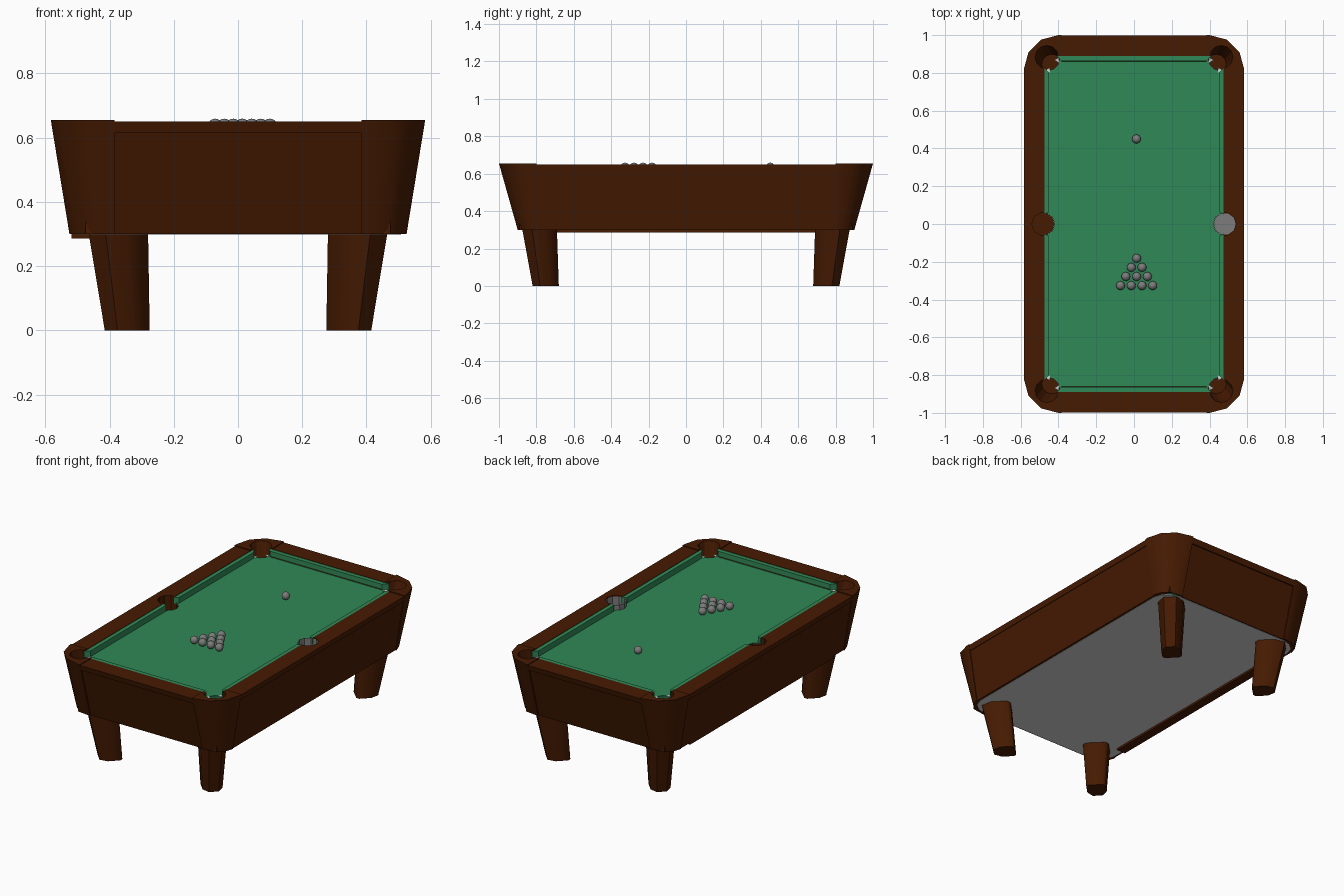
import bpy, bmesh, math
from mathutils import Vector

if "Cube" in bpy.data.objects:
    bpy.data.objects.remove(bpy.data.objects["Cube"])


def material(name, rgb):
    m = bpy.data.materials.new(name)
    m.diffuse_color = (*rgb, 1)
    m.use_nodes = True
    m.node_tree.nodes["Principled BSDF"].inputs["Base Color"].default_value = m.diffuse_color
    return m


WOOD = material("brown wood", (0.061, 0.0105, 0.0005))
CLOTH = material("green cloth", (0.03, 0.25, 0.095))
GREY = material("plain grey", (0.2, 0.2, 0.2))
PALE = material("pale grey", (0.65, 0.65, 0.65))


def finish(name, bm, mat, smooth=True):
    bmesh.ops.recalc_face_normals(bm, faces=bm.faces)
    me = bpy.data.meshes.new(name)
    bm.to_mesh(me)
    bm.free()
    me.materials.append(mat)
    ob = bpy.data.objects.new(name, me)
    bpy.context.collection.objects.link(ob)
    if smooth:
        bpy.ops.object.select_all(action='DESELECT')
        ob.select_set(True)
        bpy.context.view_layer.objects.active = ob
        bpy.ops.object.shade_smooth_by_angle(angle=math.radians(52))
    return ob


def loft(name, low, high, z0, z1, mat, sx=1, sy=1, smooth=False):
    """Solid between two matching outlines, optionally mirrored."""
    bm = bmesh.new()
    a = [bm.verts.new((x * sx, y * sy, z0)) for x, y in low]
    b = [bm.verts.new((x * sx, y * sy, z1)) for x, y in high]
    bm.faces.new(a)
    bm.faces.new(b)
    n = len(a)
    for i in range(n):
        j = (i + 1) % n
        bm.faces.new((a[i], a[j], b[j], b[i]))
    return finish(name, bm, mat, smooth)


def circle(cx, cy, r, n=12):
    return [(cx + r * math.cos(2 * math.pi * i / n), cy + r * math.sin(2 * math.pi * i / n))
            for i in range(n)]


def cut(ob, cutter):
    mod = ob.modifiers.new("pocket_cut", 'BOOLEAN')
    mod.operation = 'DIFFERENCE'
    mod.solver = 'EXACT'
    mod.object = cutter


def make_cutter(name, low, high, z0, z1):
    ob = loft(name, low, high, z0, z1, WOOD)
    ob.hide_render = True
    ob.hide_viewport = True
    return ob


def arc(cx, cy, rx, ry):
    return [(cx + rx * math.cos(math.radians(t)), cy + ry * math.sin(math.radians(t)))
            for t in (0, 30, 60, 90)]


def cup(name, low, high, z0, z1, mat):
    """Open pocket lining with a floor."""
    bm = bmesh.new()
    a = [bm.verts.new((*p, z0)) for p in low]
    b = [bm.verts.new((*p, z1)) for p in high]
    bm.faces.new(a)
    for i in range(len(a)):
        j = (i + 1) % len(a)
        bm.faces.new((a[i], a[j], b[j], b[i]))
    ob = finish(name, bm, mat, False)
    ob.data.flip_normals()


Z0, Z1, BED, PANEL, RAIL = 0.30, 0.655, 0.612, 0.615, 0.65
R = 0.06


def outer(z):
    """Half width and half length of the flared body at a height."""
    t = (z - Z0) / (Z1 - Z0)
    return 0.525 + 0.058 * t, 0.90 + 0.10 * t


# Cloth bed and underside
plan = [(-.475, -.89), (.475, -.89), (.475, .89), (-.475, .89)]
bed = loft("bed", plan, plan, 0.592, BED, CLOTH)
quarter = arc(0.385, 0.785, 0.122, 0.10)
ring = (quarter + [(-x, y) for x, y in reversed(quarter)]
        + [(-x, -y) for x, y in quarter] + [(x, -y) for x, y in reversed(quarter)])
loft("underside", ring, ring, 0.2985, 0.303, PALE)

# Corner pockets, posts and legs
leg_plan = [(0, .06), (0, .08), (.05, .13), (.10, .14), (.14, .10), (.13, .05), (.08, 0), (.06, 0)]
for sx in (-1, 1):
    for sy in (-1, 1):
        deep = circle(.435 * sx, .845 * sy, R - .006)
        rim = circle(.462 * sx, .884 * sy, R + .002)
        cutter = make_cutter("corner_pocket_cutter", deep, rim, 0.51, Z1 + .001)
        # lining follows the slanted hole up to just under the cloth
        t = (BED - .003 - .511) / (Z1 - .51)
        mouth = [(p[0] + (q[0] - p[0]) * t, p[1] + (q[1] - p[1]) * t) for p, q in zip(deep, rim)]
        cup("corner_pocket", deep, mouth, .511, BED - .003, WOOD)
        inner = [(.385, .89), (.475, .89), (.475, .80)]
        low = [(.525, .80)] + arc(.40, .803, .125, .097) + [(.385, .90)] + inner
        high = [(.583, .80)] + arc(.40, .82, .183, .18) + [(.385, 1.0)] + inner
        post = loft("corner_post", low, high, Z0, Z1, WOOD, sx, sy, True)
        cut(post, cutter)
        cut(bed, cutter)
        loft("leg", [(.275 + x, .68 + y) for x, y in leg_plan],
             [(.28 + x * 1.32, .69 + y * 1.32) for x, y in leg_plan], 0, Z0, WOOD, sx, sy, True)
        # Pale gaps beside the pocket mouth
        for cx, cy in ((.405, .868), (.452, .815)):
            gap = circle(cx, cy, .017, 3)
            loft("pocket_gap", gap, gap, BED - .001, BED + .002, PALE, sx, sy)

# Long sides: apron, rail and cushions around the side pocket
for sx in (-1, 1):
    hole = circle(.48 * sx, 0, R, 10)
    cutter = make_cutter("side_pocket_cutter", hole, hole, 0.535, 0.8)
    lining = circle(.48 * sx, 0, R - .001, 10)
    cup("side_pocket", lining, lining, .54, BED - .002 if sx < 0 else .645, GREY if sx > 0 else WOOD)
    cut(bed, cutter)
    for name, z0, z1, inset in (("side_apron", Z0, PANEL, .005), ("side_rail", PANEL, RAIL, .001)):
        a, b = outer(z0)[0] - inset, outer(z1)[0] - inset
        ob = loft(name, [(.46, -.80), (a, -.80), (a, .80), (.46, .80)],
                  [(.475, -.80), (b, -.80), (b, .80), (.475, .80)], z0, z1, WOOD, sx)
        cut(ob, cutter)
    for sy in (-1, 1):
        plan = [(.476, .05), (.45, .064), (.45, .80), (.476, .83)]
        loft("side_cushion", plan, plan, BED - .002, .648, CLOTH, sx, sy)

# Lower edge strip under the left apron
strip = [(-.518, -.70), (-.46, -.70), (-.46, .70), (-.518, .70)]
loft("lower_strip", strip, strip, .286, .302, WOOD)

# Short ends: apron, rail and cushion
for sy in (-1, 1):
    for name, z0, z1, inset in (("end_apron", Z0, PANEL, .009), ("end_rail", PANEL, RAIL, .001)):
        a, b = outer(z0)[1] - inset, outer(z1)[1] - inset
        loft(name, [(-.385, .86), (.385, .86), (.385, a), (-.385, a)],
             [(-.385, .89), (.385, .89), (.385, b), (-.385, b)], z0, z1, WOOD, 1, sy)
    plan = [(-.41, .892), (-.385, .862), (.385, .862), (.41, .892)]
    loft("end_cushion", plan, plan, BED - .002, .648, CLOTH, 1, sy)


# Balls: one loose, ten racked
def ball(name, x, y):
    bm = bmesh.new()
    bmesh.ops.create_uvsphere(bm, u_segments=16, v_segments=10, radius=.0235)
    bmesh.ops.translate(bm, verts=bm.verts, vec=Vector((x, y, BED + .0235)))
    finish(name, bm, GREY)


ball("cue_ball", .013, .45)
for row in range(4):
    for i in range(row + 1):
        ball("racked_ball", .014 + (i - row / 2) * .057, -.182 - row * .048)
